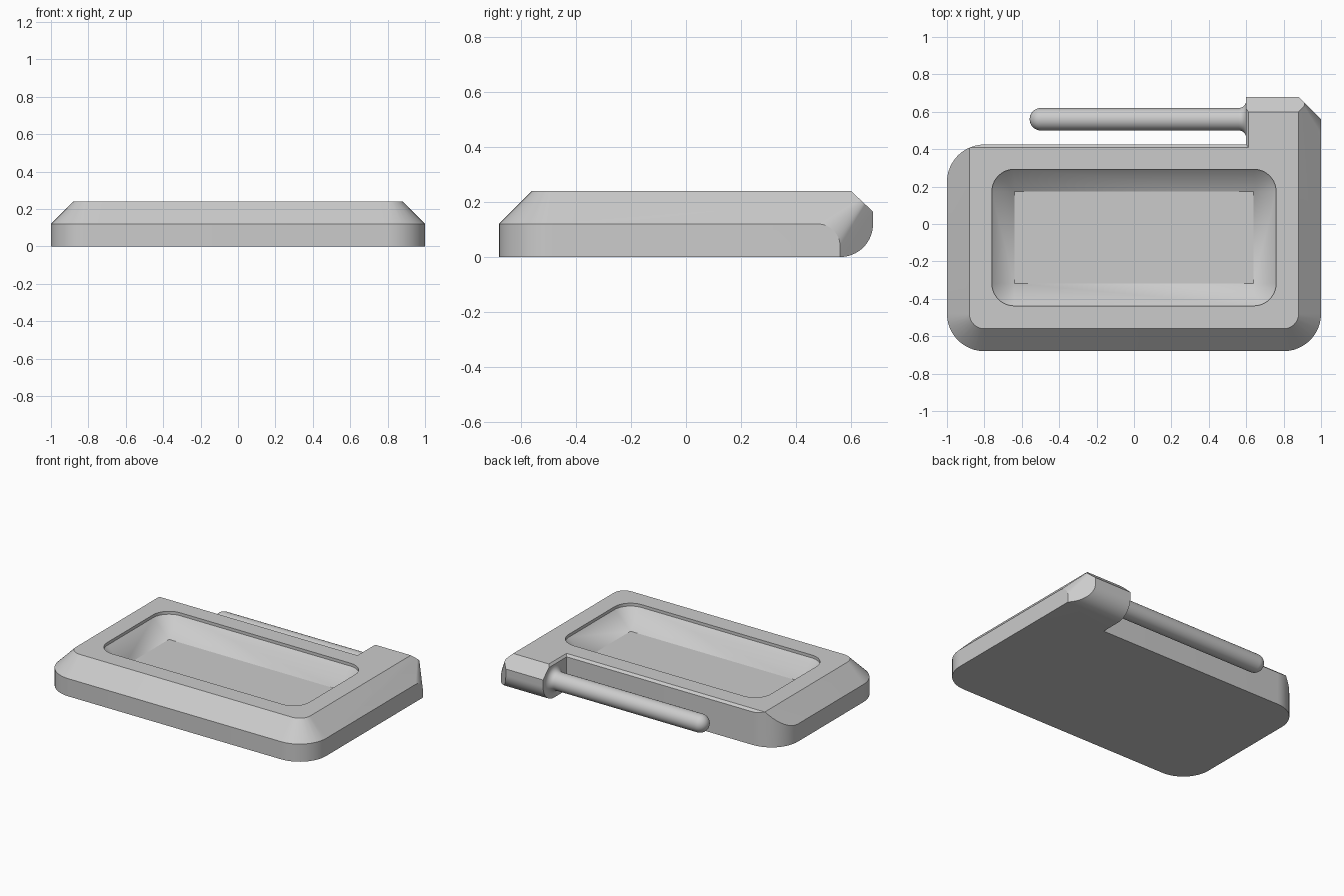
import bpy, bmesh
from math import sin, cos, pi, radians

old = bpy.data.objects.get("Cube")
if old:
    bpy.data.objects.remove(old, do_unlink=True)

grey = bpy.data.materials.new("plain_grey")
grey.use_nodes = True
colour = (0.6, 0.6, 0.6, 1)
grey.diffuse_color = colour
grey.node_tree.nodes["Principled BSDF"].inputs["Base Color"].default_value = colour


def arc(cx, cy, r, start, end, steps=12):
    angles = [radians(start + (end - start) * i / steps) for i in range(steps + 1)]
    return [(cx + r * cos(a), cy + r * sin(a)) for a in angles]


def finish(name, bm):
    bmesh.ops.recalc_face_normals(bm, faces=bm.faces[:])
    mesh = bpy.data.meshes.new(name)
    bm.to_mesh(mesh)
    bm.free()
    mesh.materials.append(grey)
    obj = bpy.data.objects.new(name, mesh)
    bpy.context.collection.objects.link(obj)
    return obj


def hull(name, points):
    bm = bmesh.new()
    for p in set(points):
        bm.verts.new(p)
    result = bmesh.ops.convex_hull(bm, input=bm.verts[:])
    loose = {v for v in result["geom_interior"] if isinstance(v, bmesh.types.BMVert)}
    bmesh.ops.delete(bm, geom=list(loose), context="VERTS")
    bmesh.ops.dissolve_limit(bm, angle_limit=0.01, verts=bm.verts[:], edges=bm.edges[:])
    return finish(name, bm)


def prism(name, points, shift):
    bm = bmesh.new()
    face = bm.faces.new([bm.verts.new(p) for p in points])
    out = bmesh.ops.extrude_face_region(bm, geom=[face])
    moved = [v for v in out["geom"] if isinstance(v, bmesh.types.BMVert)]
    bmesh.ops.translate(bm, verts=moved, vec=shift)
    return finish(name, bm)


def smooth(obj):
    bpy.ops.object.select_all(action="DESELECT")
    obj.select_set(True)
    bpy.context.view_layer.objects.active = obj
    bpy.ops.object.shade_smooth_by_angle(angle=radians(25))


def carve(target, cutter):
    mod = target.modifiers.new(cutter.name, "BOOLEAN")
    mod.operation = "DIFFERENCE"
    mod.solver = "EXACT"
    mod.object = cutter
    bpy.context.view_layer.objects.active = target
    bpy.ops.object.modifier_apply(modifier=mod.name)
    bpy.data.objects.remove(cutter, do_unlink=True)


# Chamfered slab: rounded front corners, back corners rounded low and sharp on top
half = []
for z, r in ((0, 0.2), (0.12, 0.2), (0.24, 0.08)):
    half += [(x, y, z) for x, y in arc(0.8, -0.48, r, -90, 0)]
half += [(0.88, 0.68, 0.24), (0.88, 0.68, 0)]
half += [(1, y, z) for y, z in arc(0.48, 0.04, 0.08, 90, 0) + [(0.56, 0)]]
body = hull("body", half + [(-x, y, z) for x, y, z in half])

# Back edge: sloped above, rolled under below
roll = [(0.58, 0.25875), (0.68, 0.165)] + arc(0.56, 0.12, 0.12, 0, -90, 16)
roll += [(0.56, -0.1), (0.8, -0.1), (0.8, 0.25875)]
carve(body, prism("roll_cutter", [(-1.2, y, z) for y, z in roll], (2.4, 0, 0)))

# Back notch leaving the barrel block, with a rounded back corner
notch = arc(-0.8, 0.225, 0.2, 90, 180) + [(-1.2, 0.225), (-1.2, 0.9), (0.6, 0.9), (0.6, 0.425)]
carve(body, prism("notch_cutter", [(x, y, -0.2) for x, y in notch], (0, 0, 0.7)))

# Fine chamfer along the notch rim
rim = []
for z, x, y in ((0.225, 0.6, 0.425), (0.255, 0.624, 0.395)):
    rim += [(a, b, z) for a in (-1.3, x) for b in (y, 0.9)]
carve(body, hull("rim_cutter", rim))

# Tray recess: short upright lip, then walls sloping to a square floor
tray = []
for sx in (-1, 1):
    for sy in (-1, 1):
        for x, y in arc(0.64, 0.245, 0.12, 0, 90):
            tray += [(sx * x, sy * y - 0.0725, z) for z in (0.22, 0.3)]
        tray.append((sx * 0.64, sy * 0.245 - 0.0725, 0.105))
carve(body, hull("tray_cutter", tray))
smooth(body)

# Round rod with a domed tip and a flared root
profile = arc(-0.498, 0, 0.06, 180, 90, 8) + arc(0.56, 0.1, 0.04, -90, 0, 8) + [(0.63, 0.1), (0.63, 0)]
bm = bmesh.new()
verts = [bm.verts.new((x, 0.56, 0.12 + r)) for x, r in profile]
edges = [bm.edges.new(pair) for pair in zip(verts, verts[1:])]
bmesh.ops.spin(bm, geom=verts + edges, cent=(0, 0.56, 0.12), axis=(1, 0, 0),
               angle=2 * pi, steps=32, use_merge=True)
bmesh.ops.remove_doubles(bm, verts=bm.verts[:], dist=0.0005)
smooth(finish("rod", bm))
